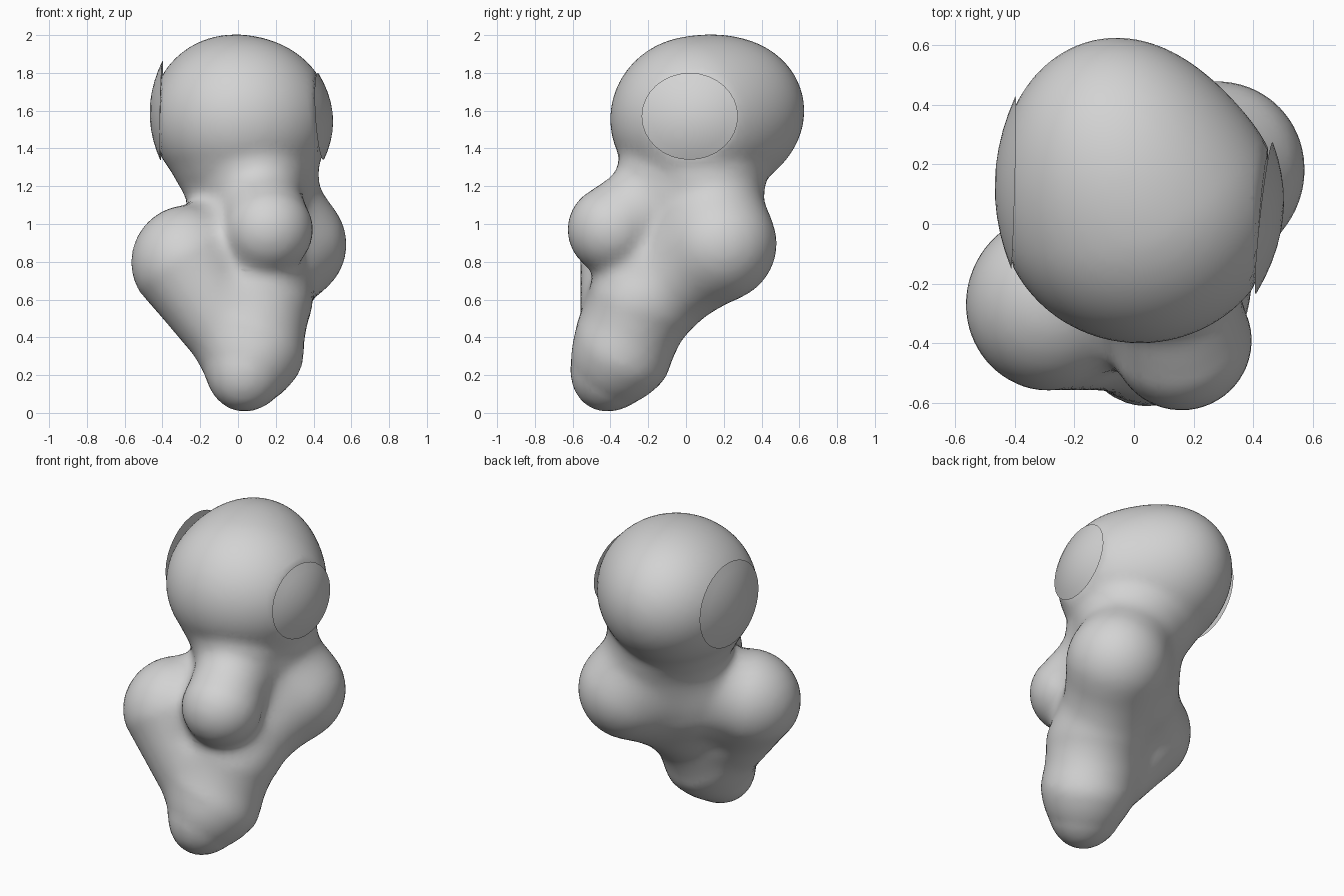
import bpy, bmesh, math
from mathutils import Vector as V, Matrix

if "Cube" in bpy.data.objects:
    bpy.data.objects.remove(bpy.data.objects["Cube"])

grey = bpy.data.materials.new("plain grey")
grey.diffuse_color = (0.65, 0.65, 0.65, 1)
grey.use_nodes = True
grey.node_tree.nodes["Principled BSDF"].inputs["Base Color"].default_value = grey.diffuse_color

# Head ellipsoids: centre, radii
ELLIPSOIDS = [(V((0.02, 0.06, 1.555)), V((0.475, 0.46, 0.44))),
              (V((-0.06, 0.25, 1.60)), V((0.36, 0.375, 0.37)))]
# Body lobes as tapered capsules: start, radius, end, radius
CONES = [
    (V((0.05, 0.04, 1.22)), 0.33, V((0.05, -0.04, 0.85)), 0.28),      # neck and core
    (V((-0.28, -0.28, 0.79)), 0.28, V((0.04, -0.36, 0.29)), 0.20),    # left lobe to foot
    (V((0.11, -0.25, 0.57)), 0.262, V((0.085, -0.34, 0.32)), 0.228),  # lower body
    (V((0.085, -0.34, 0.32)), 0.228, V((0.03, -0.43, 0.175)), 0.158), # foot tip
    (V((0.16, -0.39, 0.97)), 0.235, V((0.12, -0.20, 1.13)), 0.21),    # front lobe
    (V((0.29, 0.20, 0.90)), 0.27, V((0.17, 0.14, 1.10)), 0.26),       # back right lobe
    (V((0.22, 0.15, 0.92)), 0.24, V((-0.25, -0.22, 0.83)), 0.24),     # web between lobes
    (V((0.26, 0.15, 0.87)), 0.26, V((0.10, -0.22, 0.57)), 0.23),      # underside of back lobe
]
BLEND = 0.12


def field(p):
    """Signed distance to the softly blended lobes."""
    ds = []
    for c, r in ELLIPSOIDS:
        q = p - c
        u = V((q.x / r.x, q.y / r.y, q.z / r.z))
        w = V((u.x / r.x, u.y / r.y, u.z / r.z))
        ds.append(u.length * (u.length - 1) / max(w.length, 1e-6))
    # flattened sides of the head
    ds[0] = max(ds[0], -0.415 - p.x, p.x - 0.43 - 0.09 * (p.y - 0.02) + 0.05 * (p.z - 1.57))
    for a, ra, b, rb in CONES:
        ab = b - a
        t = min(1, max(0, (p - a).dot(ab) / ab.length_squared))
        ds.append((p - a - ab * t).length - ra - (rb - ra) * t)
    d = ds[0]
    for e in ds[1:]:
        h = max(BLEND - abs(d - e), 0) / BLEND
        d = min(d, e) - h * h * BLEND / 4
    return d


# Rough body from overlapping spheres
bm = bmesh.new()


def ball(c, r):
    m = Matrix.Translation(c) @ Matrix.Diagonal((r[0], r[1], r[2], 1))
    bmesh.ops.create_icosphere(bm, subdivisions=4, radius=1, matrix=m)


for c, r in ELLIPSOIDS:
    ball(c, (min(r.x, 0.43), r.y, r.z))
for a, ra, b, rb in CONES:
    for i in range(6):
        rad = ra + (rb - ra) * i / 5
        ball(a.lerp(b, i / 5), (rad, rad, rad))
mesh = bpy.data.meshes.new("body")
bm.to_mesh(mesh)
bm.free()
body = bpy.data.objects.new("body", mesh)
bpy.context.collection.objects.link(body)
rem = body.modifiers.new("merge", 'REMESH')
rem.mode = 'VOXEL'
rem.voxel_size = 0.034
smooth = body.modifiers.new("relax", 'SMOOTH')
smooth.iterations = 8
smooth.factor = 0.5
dg = bpy.context.evaluated_depsgraph_get()
merged = bpy.data.meshes.new_from_object(body.evaluated_get(dg))
body.modifiers.clear()
body.data = merged

# Settle the surface on the blended shape
E = 0.004
for v in merged.vertices:
    p = v.co.copy()
    for _ in range(4):
        f = field(p)
        if abs(f) < 0.001:
            break
        g = V([(field(p + d) - f) / E for d in (V((E, 0, 0)), V((0, E, 0)), V((0, 0, E)))])
        step = g * (f / max(g.length_squared, 0.2))
        if step.length > 0.05:
            step *= 0.05 / step.length
        p -= step
    v.co = p
merged.materials.clear()
merged.materials.append(grey)
for poly in merged.polygons:
    poly.use_smooth = True


def side_disc(name, side, c, ry, rz, bulge, ty, tz):
    """Shallow domed disc on the side of the head, leaning by ty and tz."""
    b = bmesh.new()
    n, rows = 32, 5

    def pt(k, ang, h):
        y, z = k * ry * math.cos(ang), k * rz * math.sin(ang)
        return b.verts.new((c[0] + side * h * (1 - k * k) + ty * y + tz * z, c[1] + y, c[2] + z))

    rings = [[pt(j / rows, 2 * math.pi * i / n, bulge) for i in range(n)]
             for j in range(1, rows + 1)]
    tip = pt(0, 0, bulge)
    back = pt(0, 0, 0.0)
    for i in range(n):
        k = (i + 1) % n
        b.faces.new((tip, rings[0][i], rings[0][k]))
        b.faces.new((back, rings[-1][k], rings[-1][i]))
        for r, s in zip(rings, rings[1:]):
            b.faces.new((r[i], s[i], s[k], r[k]))
    bmesh.ops.recalc_face_normals(b, faces=b.faces)
    me = bpy.data.meshes.new(name)
    b.to_mesh(me)
    b.free()
    me.materials.append(grey)
    ob = bpy.data.objects.new(name, me)
    bpy.context.collection.objects.link(ob)
    bpy.context.view_layer.objects.active = ob
    ob.select_set(True)
    bpy.ops.object.shade_smooth_by_angle(angle=math.radians(30))
    ob.select_set(False)


side_disc("right_disc", 1, (0.437, 0.02, 1.57), 0.255, 0.23, 0.062, 0.11, -0.065)
side_disc("left_disc", -1, (-0.405, 0.14, 1.60), 0.29, 0.265, 0.062, 0.025, 0.02)
